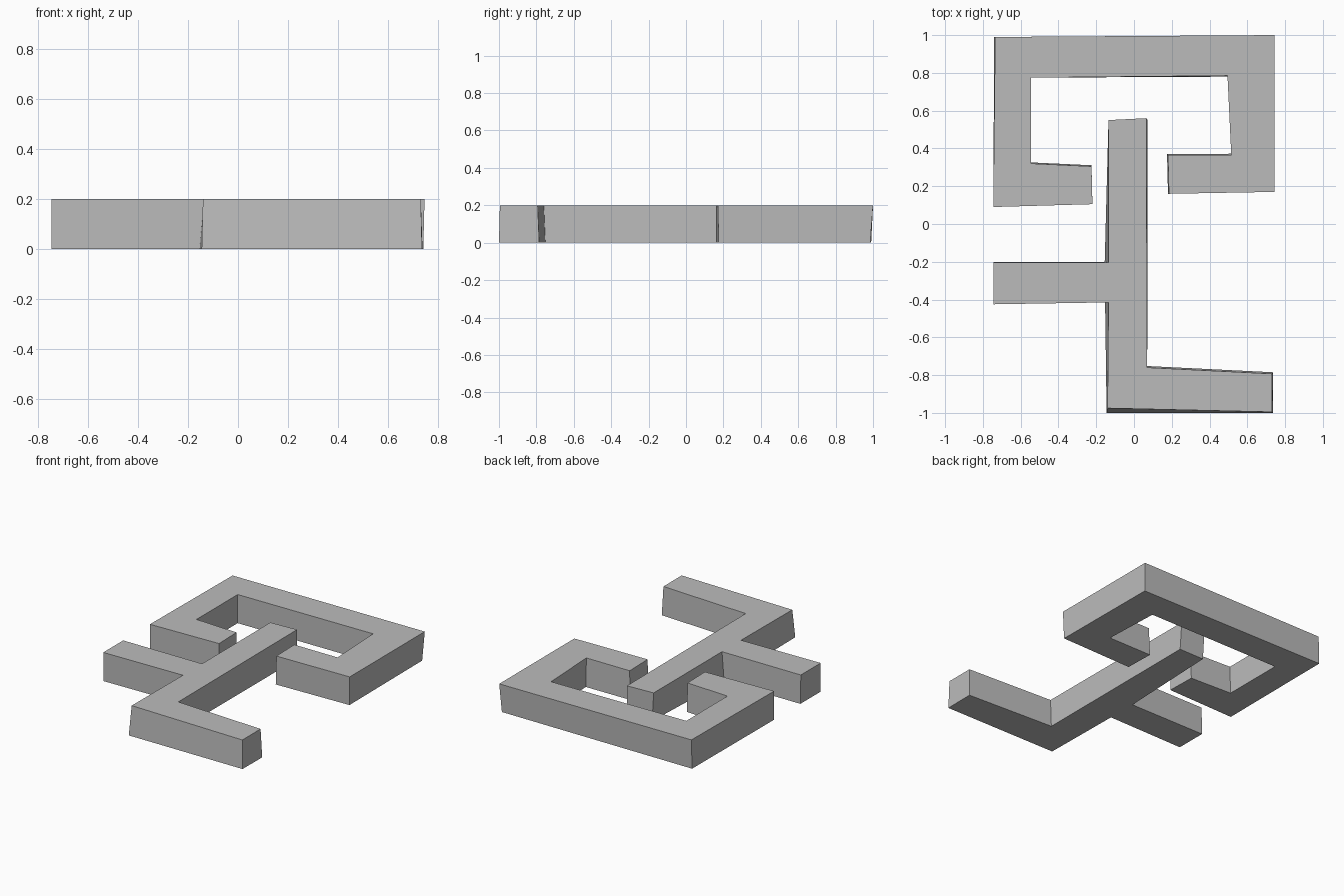
import bpy
import bmesh

HEIGHT = 0.2

cube = bpy.data.objects.get("Cube")
if cube:
    bpy.data.objects.remove(cube, do_unlink=True)


def make_material(name, color):
    mat = bpy.data.materials.new(name)
    mat.use_nodes = True
    mat.diffuse_color = color
    shader = next(n for n in mat.node_tree.nodes if n.type == "BSDF_PRINCIPLED")
    shader.inputs["Base Color"].default_value = color
    return mat


def make_slab(name, outline, base_shift, mat):
    """Raise an outline into a slab; base_shift moves single base corners for uneven walls."""
    bm = bmesh.new()
    base, top = [], []
    for i, (x, y) in enumerate(outline):
        dx, dy = base_shift.get(i, (0, 0))
        base.append(bm.verts.new((x + dx, y + dy, 0)))
        top.append(bm.verts.new((x, y, HEIGHT)))
    bm.faces.new(top)
    bm.faces.new(base[::-1])
    count = len(outline)
    for i in range(count):
        j = (i + 1) % count
        bm.faces.new((base[i], base[j], top[j], top[i]))
    bmesh.ops.recalc_face_normals(bm, faces=bm.faces)
    mesh = bpy.data.meshes.new(name)
    bm.to_mesh(mesh)
    bm.free()
    mesh.materials.append(mat)
    obj = bpy.data.objects.new(name, mesh)
    bpy.context.collection.objects.link(obj)
    return obj


grey = make_material("plain grey", (0.5, 0.5, 0.5, 1))

# Back bracket: a frame with two inward hooks
bracket = [
    (-.735, .99), (.745, 1), (.745, .17), (.185, .16), (.18, .365), (.515, .365),
    (.495, .785), (-.545, .775), (-.545, .32), (-.225, .305), (-.22, .105), (-.745, .09),
]
bracket_shift = {
    0: (-.005, 0), 1: (-.01, -.015), 2: (-.005, .005), 3: (-.005, 0), 4: (-.005, .005),
    5: (0, .007), 6: (.003, -.005), 8: (0, .006), 9: (0, .006),
}
make_slab("hooked_bracket", bracket, bracket_shift, grey)

# Stem: long bar with a left arm and a right foot
stem = [
    (-.135, .55), (.065, .56), (.07, -.76), (.73, -.793), (.73, -.995), (-.14, -.975),
    (-.135, -.415), (-.745, -.425), (-.745, -.205), (-.135, -.205),
]
stem_shift = {
    0: (.012, 0), 1: (.007, -.008), 2: (0, -.008), 3: (.007, .008), 4: (.005, -.005),
    5: (-.005, -.025), 6: (-.018, 0), 8: (0, .005), 9: (-.02, .005),
}
stem_shift[2] = (0, .008)
make_slab("branched_stem", stem, stem_shift, grey)
